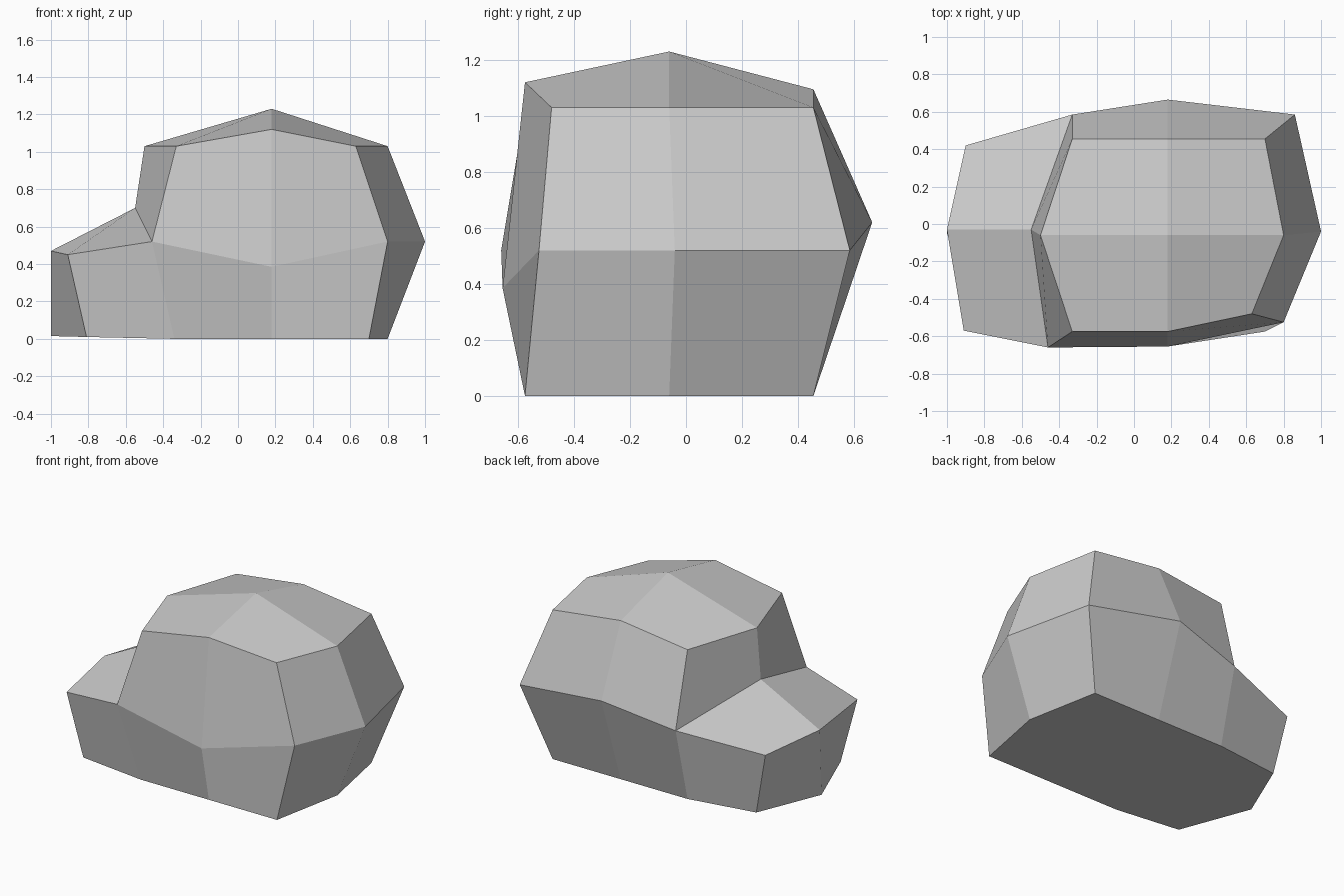
import bpy
import bmesh

default_cube = bpy.data.objects.get("Cube")
if default_cube:
    bpy.data.objects.remove(default_cube, do_unlink=True)


def flat_material(name, colour):
    material = bpy.data.materials.new(name)
    material.use_nodes = True
    material.diffuse_color = colour
    shader = material.node_tree.nodes["Principled BSDF"]
    shader.inputs["Base Color"].default_value = colour
    shader.inputs["Roughness"].default_value = 1
    return material


def add_ring(bm, points):
    return [bm.verts.new(point) for point in points]


def bridge(bm, lower, upper):
    """Close the wall between two rings with one quad per side."""
    for i in range(len(lower)):
        j = (i + 1) % len(lower)
        bm.faces.new((lower[j], upper[j], upper[i], lower[i]))


bm = bmesh.new()

# Rings run counter-clockwise from the front left corner of the main hump
ground = add_ring(bm, [
    (-.34, -.575, 0), (.18, -.575, 0), (.7, -.575, 0), (.8, -.06, 0),
    (.7, .455, 0), (.18, .455, 0), (-.33, .455, 0),
    (-.81, .39, .01), (-1, -.05, .015), (-.81, -.53, .01)])

waist = add_ring(bm, [
    (-.46, -.66, .52), (.18, -.655, .385), (.8, -.525, .52), (1, -.04, .52),
    (.86, .585, .52), (.18, .665, .62), (-.33, .585, .52),
    (-.9, .42, .44), (-1, -.03, .47), (-.91, -.57, .45)])

crown = add_ring(bm, [
    (-.33, -.575, 1.03), (.18, -.575, 1.12), (.63, -.48, 1.03),
    (.8, -.06, 1.03), (.7, .455, 1.03), (.18, .455, 1.095),
    (-.33, .455, 1.03), (-.5, -.06, 1.03)])

peak = bm.verts.new((.18, -.06, 1.23))
notch = bm.verts.new((-.55, -.03, .7))

# Lower wall and flat underside
bridge(bm, ground, waist)
bm.faces.new(list(reversed(ground)))

# Upper wall of the hump, passing through the notch above the ledge
hump = waist[:7] + [notch]
bridge(bm, hump, crown)

# Sloping ledge on the low end
back_corner, ledge_back, ledge_tip, ledge_front = waist[6:]
bm.faces.new((notch, back_corner, ledge_back, ledge_tip))
bm.faces.new((notch, ledge_tip, ledge_front, waist[0]))

# Four facets around the peak
for corner in range(0, 8, 2):
    bm.faces.new((peak, crown[corner - 1], crown[corner], crown[corner + 1]))

bmesh.ops.recalc_face_normals(bm, faces=bm.faces)
mesh = bpy.data.meshes.new("rock")
bm.to_mesh(mesh)
bm.free()

mesh.materials.append(flat_material("stone grey", (.6, .6, .6, 1)))
rock = bpy.data.objects.new("rock", mesh)
bpy.context.scene.collection.objects.link(rock)
